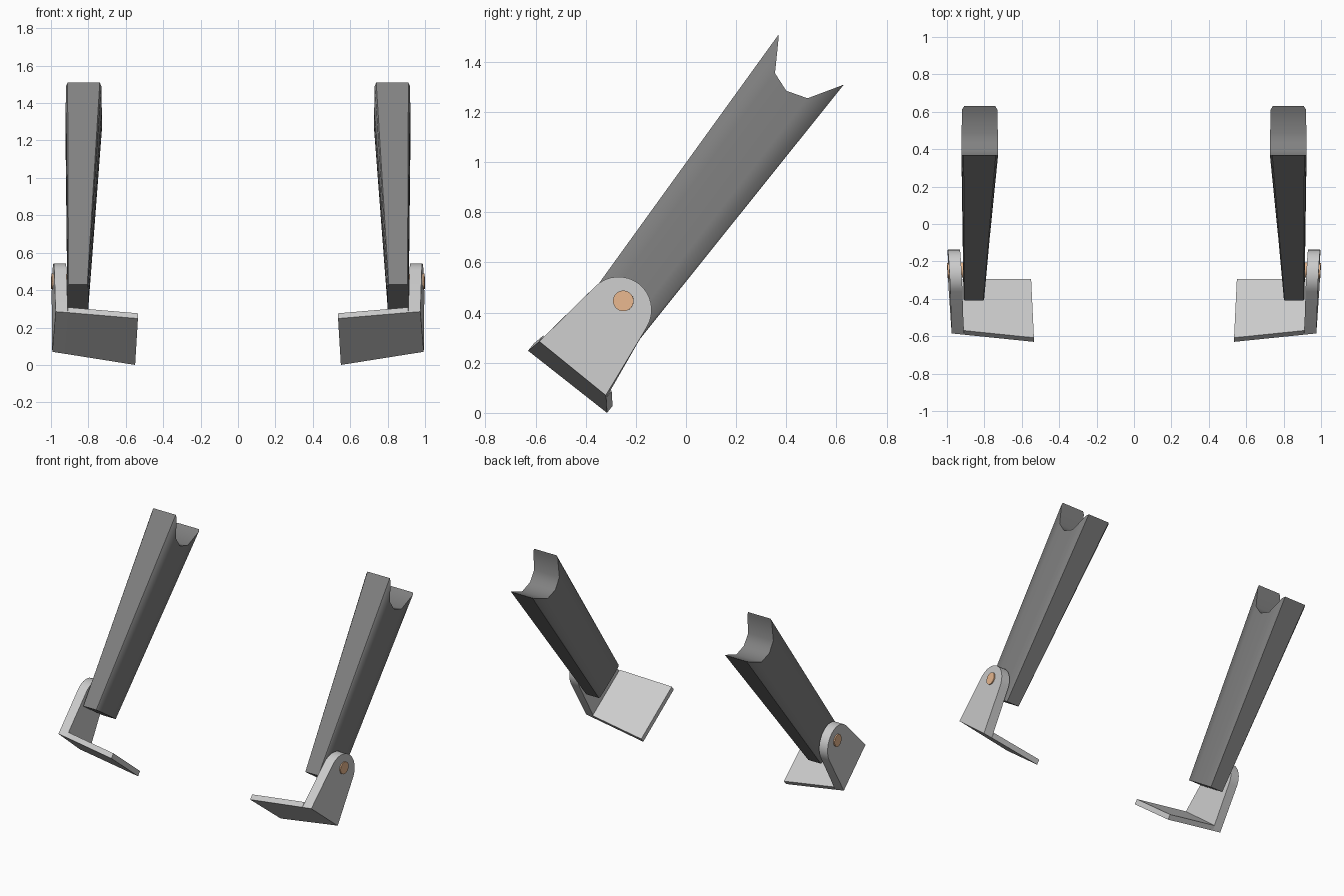
import bpy, bmesh, math
from mathutils import Vector, Matrix

if "Cube" in bpy.data.objects:
    bpy.data.objects.remove(bpy.data.objects["Cube"])


def finish(name, bm, angle, colour):
    """Turn a bmesh of the right-hand part into an object mirrored across x = 0."""
    bmesh.ops.recalc_face_normals(bm, faces=bm.faces)
    me = bpy.data.meshes.new(name)
    bm.to_mesh(me)
    bm.free()
    ob = bpy.data.objects.new(name, me)
    bpy.context.collection.objects.link(ob)
    bpy.ops.object.select_all(action='DESELECT')
    ob.select_set(True)
    bpy.context.view_layer.objects.active = ob
    bpy.ops.object.shade_smooth_by_angle(angle=math.radians(angle))
    mod = ob.modifiers.new("Mirror", 'MIRROR')
    mod.use_mirror_merge = False
    mat = bpy.data.materials.new(name + "_colour")
    mat.diffuse_color = (*colour, 1)
    mat.use_nodes = True
    mat.node_tree.nodes["Principled BSDF"].inputs["Base Color"].default_value = mat.diffuse_color
    me.materials.append(mat)


def prism(bm, ring_a, ring_b):
    """Closed solid between two matching rings of points."""
    a = [bm.verts.new(p) for p in ring_a]
    b = [bm.verts.new(p) for p in ring_b]
    n = len(a)
    bm.faces.new(a)
    bm.faces.new(b[::-1])
    for i in range(n):
        j = (i + 1) % n
        bm.faces.new((a[i], b[i], b[j], a[j]))


# Tapered leg tubes: columns across the depth, (depth, half width, top y, top z)
columns = [(0, .086, .370, 1.510), (.03, .094, .369, 1.491),
           (.25, .097, .355, 1.355), (.50, .098, .400, 1.285),
           (.75, .097, .485, 1.255), (.96, .094, .613, 1.303),
           (1, .083, .630, 1.310)]
low_front, low_back = Vector((0, -.41, .43)), Vector((0, -.193, .283))
bm = bmesh.new()
rows = []
for u, w, y, z in columns:
    low = low_front.lerp(low_back, u)
    rows.append([bm.verts.new(p) for p in (
        (.856 - w * .58, low.y, low.z), (.856 + w * .58, low.y, low.z),
        (.825 + w, y, z), (.825 - w, y, z))])
for a, b in zip(rows, rows[1:]):
    for i in range(4):
        j = (i + 1) % 4
        bm.faces.new((a[i], a[j], b[j], b[i]))
bm.faces.new(rows[0])
bm.faces.new(rows[-1])
finish("leg_tubes", bm, 42, (.22, .22, .22))

# Foot brackets: rounded ear plate, slightly toed in, plus the sole plate
THICK = .065


def ear_x(y, z):
    return .975 + .0517 * (y + .585) - .02 * (z - .285)


centre, r = (-.269, .411), .132
outline = [(-.32, .07), (-.585, .285)]
for i in range(17):
    t = math.radians(135 - 166 * i / 16)
    outline.append((centre[0] + r * math.cos(t), centre[1] + r * math.sin(t)))
outer = [Vector((ear_x(y, z), y, z)) for y, z in outline]
inner = [p - Vector((THICK, 0, 0)) for p in outer]
inner[0] += Vector((0, .0015, -.010))
inner[1] += Vector((0, -.0066, -.005))
bm = bmesh.new()
prism(bm, outer, inner)
up = Vector((0, .022, .028))
sole = [inner[0], inner[1], Vector((.535, -.63, .248)), Vector((.55, -.315, 0))]
prism(bm, sole, [p + up for p in sole])
finish("foot_brackets", bm, 30, (.55, .55, .55))

# Pivot bolts through the ears
bm = bmesh.new()
axis = Vector((1, -.0517, .02)).normalized()
turn = axis.to_track_quat('Z', 'Y').to_matrix().to_4x4()
bmesh.ops.create_cone(bm, cap_ends=True, segments=32, radius1=.041, radius2=.041,
                      depth=.085, matrix=Matrix.Translation((.955, -.248, .446)) @ turn)
finish("pivot_bolts", bm, 30, (.8, .47, .27))
